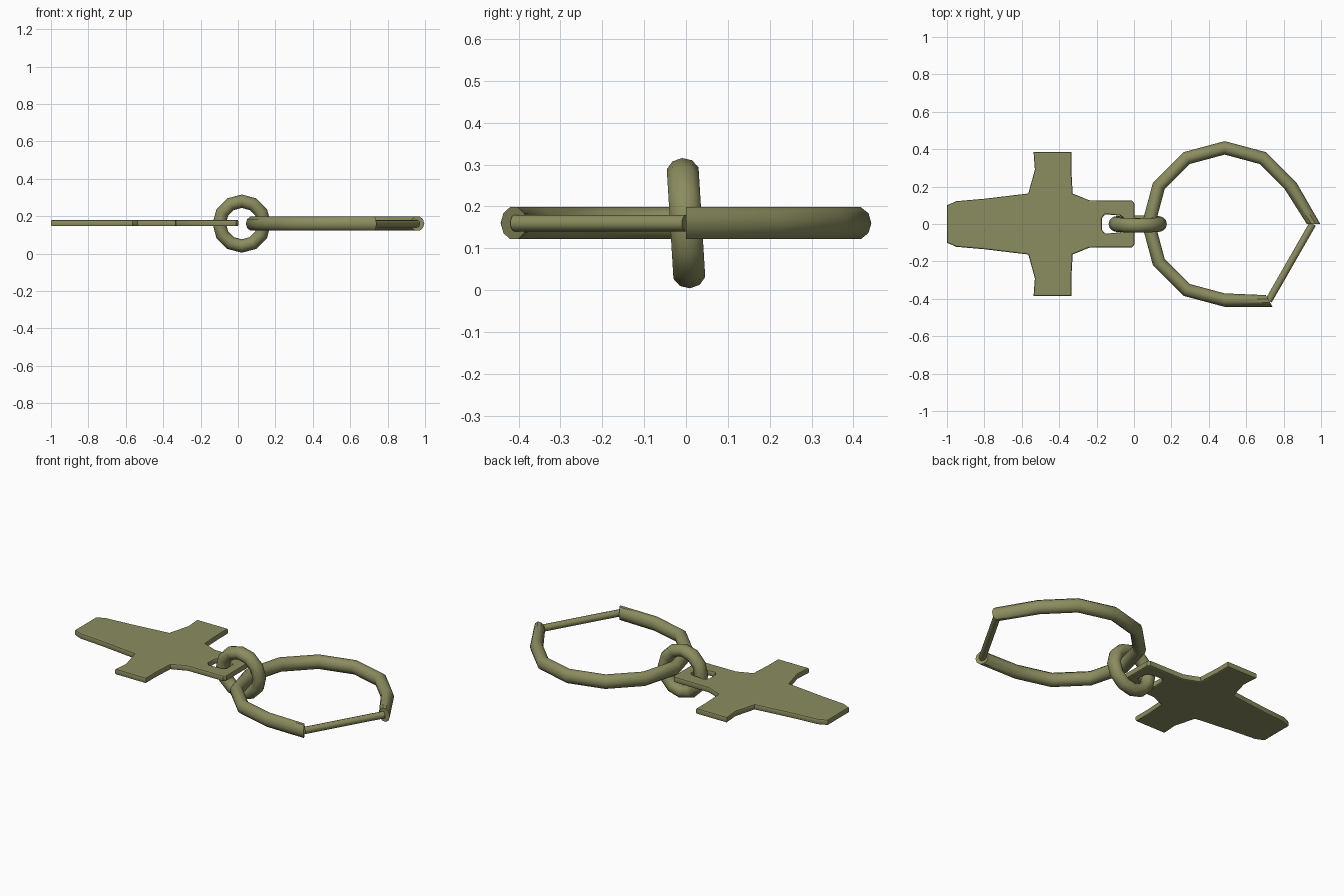
import bpy, bmesh, math
from mathutils import Matrix, Vector

if "Cube" in bpy.data.objects:
    bpy.data.objects.remove(bpy.data.objects["Cube"])

olive = bpy.data.materials.new("olive_metal")
olive.diffuse_color = (0.26, 0.265, 0.115, 1)
olive.use_nodes = True
olive.node_tree.nodes["Principled BSDF"].inputs["Base Color"].default_value = olive.diffuse_color
Z = 0.16


def finish(obj, angle):
    obj.data.materials.clear()
    obj.data.materials.append(olive)
    bpy.ops.object.select_all(action='DESELECT')
    obj.select_set(True)
    bpy.context.view_layer.objects.active = obj
    bpy.ops.object.shade_smooth_by_angle(angle=math.radians(angle))


def ring_tube(name, stations, tube_r, tube_z, closed, matrix, sides=10):
    """Sweep an oval section around z; stations are (angle in degrees, radius)."""
    bm = bmesh.new()
    loops = []
    for deg, rad in stations:
        a = math.radians(deg)
        loop = []
        for k in range(sides):
            t = math.tau * k / sides
            r = rad + tube_r * math.cos(t)
            loop.append(bm.verts.new((r * math.cos(a), r * math.sin(a), tube_z * math.sin(t))))
        loops.append(loop)
    n = len(loops)
    for i in range(n if closed else n - 1):
        p, q = loops[i], loops[(i + 1) % n]
        for k in range(sides):
            j = (k + 1) % sides
            bm.faces.new((p[k], q[k], q[j], p[j]))
    if not closed:
        bm.faces.new(loops[0])
        bm.faces.new(loops[-1])
    bmesh.ops.recalc_face_normals(bm, faces=bm.faces)
    bm.transform(matrix)
    me = bpy.data.meshes.new(name)
    bm.to_mesh(me)
    bm.free()
    obj = bpy.data.objects.new(name, me)
    bpy.context.collection.objects.link(obj)
    finish(obj, 40)


# Large open ring: ends flare outwards where the closing bar attaches
stations = [(a, 0.475 if a in (0, 300) else 0.407) for a in range(0, 301, 30)]
ring_tube("open_ring", stations, 0.036, 0.04, False, Matrix.Translation((0.485, 0, Z)))

# Small connecting link, standing upright with a slight lean
ring_tube("connecting_link", [(a, 0.12) for a in range(0, 360, 30)], 0.036, 0.04, True,
          Matrix.Translation((0.02, 0, Z)) @ Matrix.Rotation(math.radians(93.5), 4, 'X'))

# Straight closing bar across the ring gap
a, b = Vector((0.955, 0, Z)), Vector((0.72, -0.41, Z))
bpy.ops.mesh.primitive_cylinder_add(vertices=10, radius=0.02, depth=(b - a).length, location=(a + b) / 2)
bar = bpy.context.object
bar.name = "closing_bar"
bar.rotation_euler = (b - a).to_track_quat('Z', 'Y').to_euler()
finish(bar, 40)

# Cross-shaped tag with an eyelet; each half outline is mirrored across y = 0
outer = [(-1, 0.10), (-0.95, 0.122), (-0.80, 0.135), (-0.565, 0.163), (-0.53, 0.29), (-0.537, 0.385),
         (-0.335, 0.385), (-0.335, 0.29), (-0.328, 0.163), (-0.24, 0.127), (-0.01, 0.125), (0.002, 0.11)]
hole = [(-0.172, 0.03), (-0.155, 0.052), (-0.075, 0.045), (-0.055, 0.03)]
cu = bpy.data.curves.new("cross_tag", 'CURVE')
cu.dimensions = '2D'
cu.fill_mode = 'BOTH'
cu.extrude = 0.009
cu.bevel_depth = 0.008
cu.bevel_resolution = 1
cu.offset = -0.008
for half in (outer, hole):
    pts = half + [(x, -y) for x, y in reversed(half)]
    sp = cu.splines.new('POLY')
    sp.points.add(len(pts) - 1)
    for p, (x, y) in zip(sp.points, pts):
        p.co = (x, y, 0, 1)
    sp.use_cyclic_u = True
tag = bpy.data.objects.new("cross_tag", cu)
bpy.context.collection.objects.link(tag)
tag.location.z = Z + 0.003
bpy.ops.object.select_all(action='DESELECT')
tag.select_set(True)
bpy.context.view_layer.objects.active = tag
bpy.ops.object.convert(target='MESH')
finish(bpy.context.object, 35)
